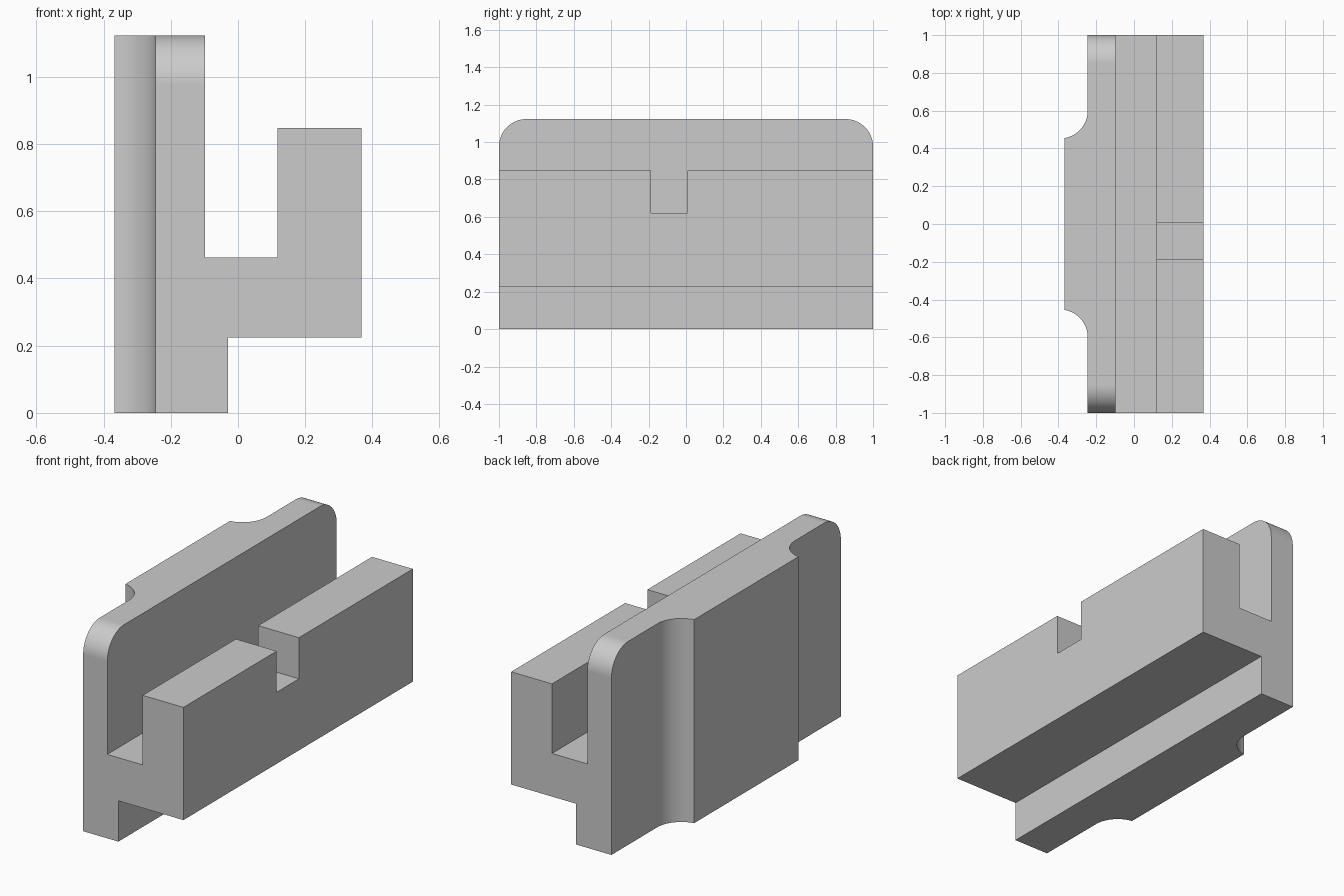
import bpy, bmesh, math
from mathutils import Vector

if "Cube" in bpy.data.objects:
    bpy.data.objects.remove(bpy.data.objects["Cube"])

grey = bpy.data.materials.new("plain grey")
grey.use_nodes = True
grey.diffuse_color = (0.6, 0.6, 0.6, 1)
grey.node_tree.nodes["Principled BSDF"].inputs["Base Color"].default_value = (0.6, 0.6, 0.6, 1)


def prism(name, outline, place, low, high):
    """Extrude a 2D outline from low to high; place(a, b, depth) gives the 3D point."""
    bm = bmesh.new()
    face = bm.faces.new([bm.verts.new(place(a, b, low)) for a, b in outline])
    shift = Vector(place(0, 0, high)) - Vector(place(0, 0, low))
    top = bmesh.ops.extrude_face_region(bm, geom=[face])["geom"]
    bmesh.ops.translate(bm, vec=shift, verts=[v for v in top if isinstance(v, bmesh.types.BMVert)])
    bmesh.ops.recalc_face_normals(bm, faces=bm.faces)
    mesh = bpy.data.meshes.new(name)
    bm.to_mesh(mesh)
    bm.free()
    mesh.materials.append(grey)
    obj = bpy.data.objects.new(name, mesh)
    bpy.context.collection.objects.link(obj)
    return obj


def arc(ca, cb, r, start, end, steps=16):
    angles = [math.radians(start + (end - start) * i / steps) for i in range(steps + 1)]
    return [(ca + r * math.cos(t), cb + r * math.sin(t)) for t in angles]


def along_x(a, b, d): return (d, a, b)
def along_y(a, b, d): return (a, d, b)
def along_z(a, b, d): return (a, b, d)


def combine(target, tool, operation):
    bpy.context.view_layer.objects.active = target
    mod = target.modifiers.new(operation.lower(), 'BOOLEAN')
    mod.operation, mod.solver, mod.object = operation, 'EXACT', tool
    bpy.ops.object.modifier_apply(modifier=mod.name)
    bpy.data.objects.remove(tool)


# End profile: tall back plate, channel, front wall and foot
section = [(-0.5, 0), (-0.03, 0), (-0.03, 0.225), (0.367, 0.225), (0.367, 0.847),
           (0.118, 0.847), (0.118, 0.463), (-0.098, 0.463), (-0.098, 1.3), (-0.5, 1.3)]
body = prism("channel_bracket", section, along_y, -1.1, 1.1)

# Side outline with rounded upper corners
R, TOP = 0.147, 1.123
side = [(-1, -0.1), (1, -0.1)]
side += arc(1 - R, TOP - R, R, 0, 90) + arc(R - 1, TOP - R, R, 90, 180)
combine(body, prism("side_outline", side, along_x, -0.7, 0.7), 'INTERSECT')

# Plan outline: raised back pad with concave flanks
PLATE, PAD = -0.245, -0.368
sweep = math.degrees(math.acos((PAD - PLATE + R) / R))
flank = arc(PLATE - R, 0.6, R, 0, -sweep)
plan = [(0.5, 1.2), (PLATE, 1.2)] + flank
plan += [(x, -y) for x, y in reversed(flank)] + [(PLATE, -1.2), (0.5, -1.2)]
combine(body, prism("plan_outline", plan, along_z, -0.2, 1.4), 'INTERSECT')

# Notch through the front wall
notch = [(-0.187, 0.62), (0.007, 0.62), (0.007, 1), (-0.187, 1)]
combine(body, prism("notch_cutter", notch, along_x, 0.05, 0.5), 'DIFFERENCE')

# Smooth the curved surfaces while keeping flat faces flat
bpy.ops.object.select_all(action='DESELECT')
body.select_set(True)
bpy.context.view_layer.objects.active = body
bpy.ops.object.shade_smooth_by_angle(angle=math.radians(30))
weighted = body.modifiers.new("flat face normals", 'WEIGHTED_NORMAL')
weighted.keep_sharp = True
